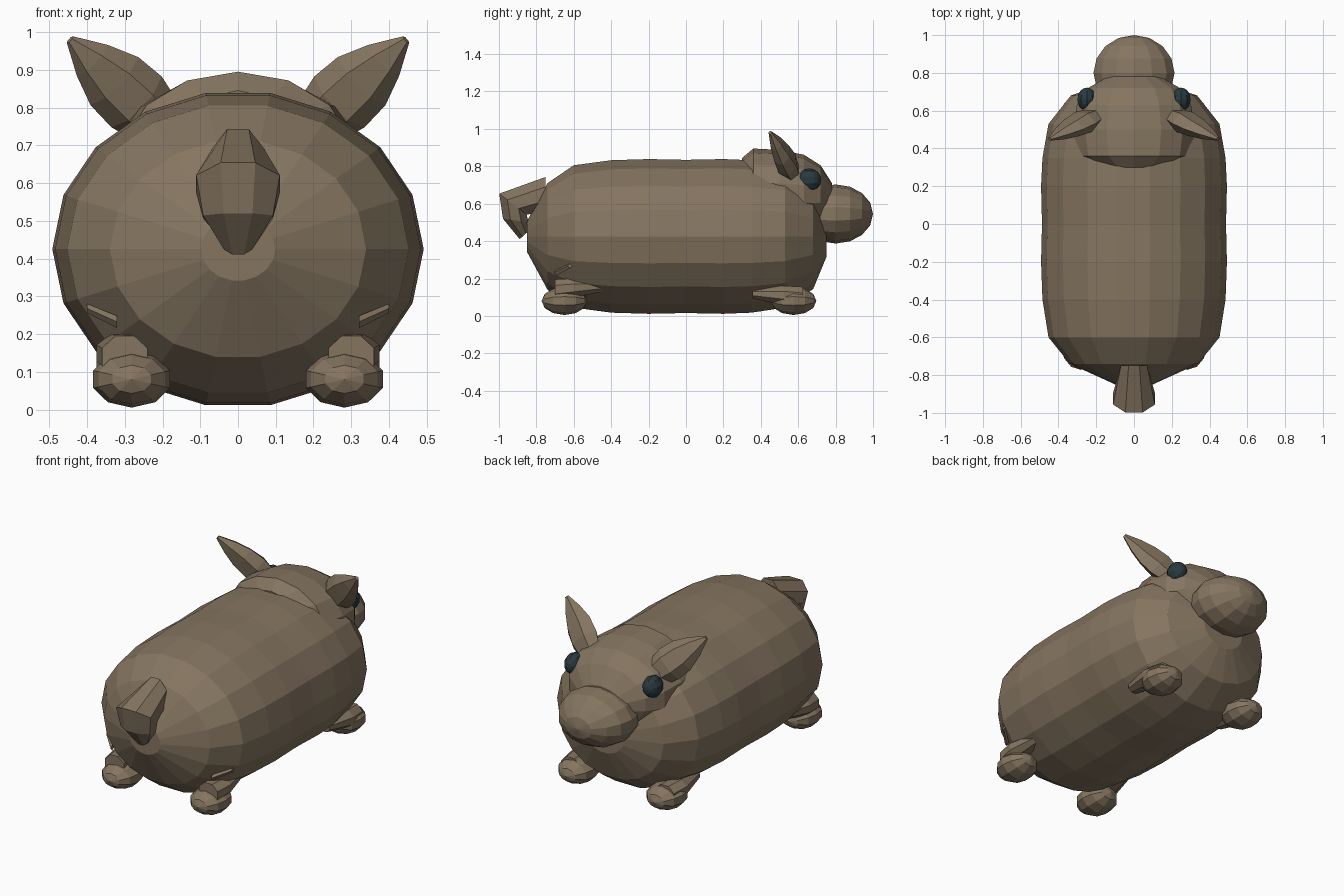
import bpy, bmesh, math
from mathutils import Vector

if "Cube" in bpy.data.objects:
    bpy.data.objects.remove(bpy.data.objects["Cube"])


def material(name, rgb):
    m = bpy.data.materials.new(name)
    m.use_nodes = True
    m.diffuse_color = (*rgb, 1)
    m.node_tree.nodes["Principled BSDF"].inputs["Base Color"].default_value = (*rgb, 1)
    return m


FUR = material("brown fur", (0.235, 0.178, 0.118))
EYE = material("dark teal", (0.022, 0.042, 0.05))
X, Y, Z = Vector((1, 0, 0)), Vector((0, 1, 0)), Vector((0, 0, 1))


def finish(name, bm, mat):
    bmesh.ops.recalc_face_normals(bm, faces=bm.faces)
    me = bpy.data.meshes.new(name)
    bm.to_mesh(me)
    bm.free()
    me.materials.append(mat)
    ob = bpy.data.objects.new(name, me)
    bpy.context.collection.objects.link(ob)
    return ob


def loft(name, rings, sides, mat=FUR, phase=0.0):
    """Skin elliptical rings given as (centre, half axis u, half axis v)."""
    bm = bmesh.new()
    loops = []
    for c, u, v in rings:
        angles = [phase + math.tau * i / sides for i in range(sides)]
        loops.append([bm.verts.new(Vector(c) + u * math.cos(a) + v * math.sin(a)) for a in angles])
    for a, b in zip(loops, loops[1:]):
        for i in range(sides):
            j = (i + 1) % sides
            bm.faces.new((a[i], a[j], b[j], b[i]))
    bm.faces.new(loops[0])
    bm.faces.new(loops[-1])
    return finish(name, bm, mat)


def ball(name, centre, radii, mat=FUR, segs=10, rows=6):
    """Faceted ellipsoid with its poles along y."""
    bm = bmesh.new()
    bmesh.ops.create_uvsphere(bm, u_segments=segs, v_segments=rows, radius=1)
    for v in bm.verts:
        x, y, z = v.co
        v.co = Vector(centre) + Vector((x * radii[0], z * radii[1], y * radii[2]))
    return finish(name, bm, mat)


# Barrel body: position along y and fraction of full girth
body = [(-0.85, 0.2), (-0.74, 0.69), (-0.6, 0.92), (-0.4, 0.985), (-0.2, 1), (0, 0.99),
        (0.2, 1), (0.35, 0.985), (0.53, 0.92), (0.68, 0.68), (0.75, 0.27)]
loft("body", [((0, y, 0.425), X * 0.492 * s, Z * 0.42 * s) for y, s in body], 18)

# Head: y, centre z, half width, half height
head = [(0.3, 0.66, 0.2, 0.185), (0.36, 0.66, 0.31, 0.235), (0.5, 0.66, 0.33, 0.228),
        (0.63, 0.65, 0.31, 0.212), (0.72, 0.64, 0.25, 0.165), (0.78, 0.62, 0.14, 0.09)]
loft("head", [((0, y, z), X * w, Z * h) for y, z, w, h in head], 14, phase=math.pi / 14)
ball("snout", (0, 0.8, 0.545), (0.22, 0.2, 0.158), segs=14, rows=8)

# Hooked tail: top edge (y, z), lower edge (y, z), half width
tail = [(-0.75, 0.745, -0.75, 0.56, 0.075), (-1, 0.655, -0.85, 0.54, 0.12),
        (-0.98, 0.52, -0.84, 0.5, 0.1), (-0.89, 0.41, -0.84, 0.455, 0.04)]
rings = []
for y1, z1, y2, z2, w in tail:
    p, q = Vector((0, y1, z1)), Vector((0, y2, z2))
    rings.append(((p + q) / 2, X * w, (p - q) / 2 * 1.06))
loft("tail", rings, 8, phase=math.pi / 8)

for side, label in ((1, "left"), (-1, "right")):
    ball(label + "_eye", (side * 0.25, 0.66, 0.727), (0.052, 0.062, 0.062), EYE, 10, 8)

    # Pointed ear: fraction of length, half width, half thickness
    base, tip = Vector((side * 0.21, 0.57, 0.76)), Vector((side * 0.445, 0.45, 0.98))
    axis = (tip - base).normalized()
    wide = Vector((side, 0.1, -1))
    wide = (wide - axis * wide.dot(axis)).normalized()
    thin = axis.cross(wide)
    ear = [(0, 0.075, 0.045), (0.25, 0.095, 0.06), (0.5, 0.09, 0.05),
           (0.75, 0.058, 0.035), (1, 0.012, 0.01)]
    loft(label + "_ear", [(base.lerp(tip, t), wide * w, thin * h) for t, w, h in ear], 6)

    # Short legs with rounded feet
    for end, y, top in (("front", -0.65, 0.2), ("back", 0.575, 0.16)):
        fwd = 1 if y < 0 else -1
        ball(f"{label}_{end}_foot", (side * 0.282, y, 0.08), (0.107, 0.122, 0.075))
        leg = [((side * 0.3, y - fwd * 0.05, top - 0.06), 0.065, 0.06),
               ((side * 0.31, y + fwd * 0.05, top - 0.05), 0.07, 0.055),
               ((side * 0.3, y + fwd * 0.22, top - 0.04), 0.04, 0.03)]
        loft(f"{label}_{end}_leg", [(c, X * w, Z * h) for c, w, h in leg], 8, phase=math.pi / 8)

    # Small thigh ridge above the leg on the tail end
    ridge = [((side * 0.32, -0.69, 0.232), 0.016), ((side * 0.40, -0.62, 0.268), 0.012)]
    loft(label + "_thigh_ridge", [(c, Y * r, Z * r) for c, r in ridge], 4)
